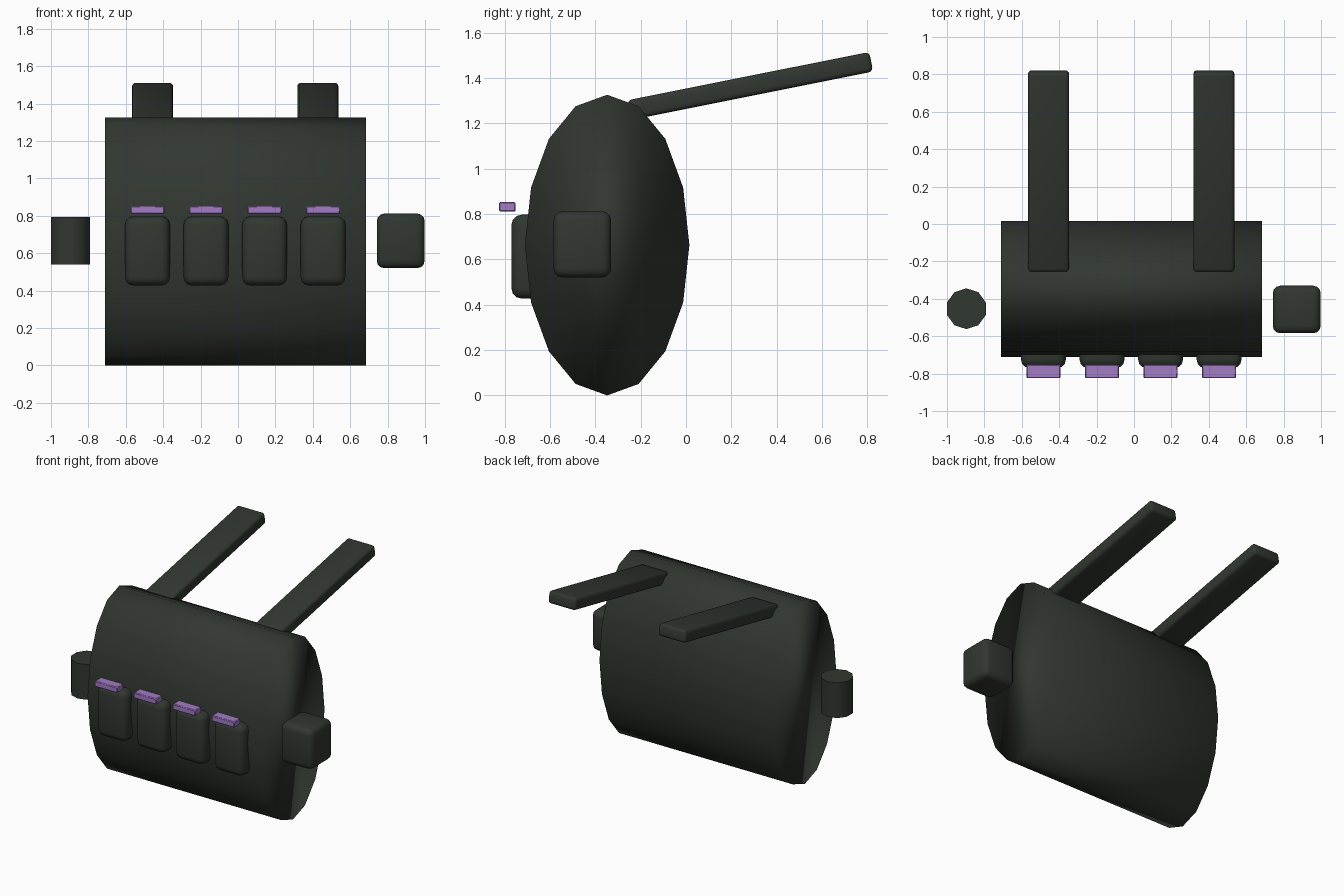
import bpy
from math import radians, pi

if "Cube" in bpy.data.objects:
    bpy.data.objects.remove(bpy.data.objects["Cube"], do_unlink=True)


def make_material(name, rgb):
    mat = bpy.data.materials.new(name)
    mat.use_nodes = True
    color = (*rgb, 1)
    mat.diffuse_color = color
    mat.node_tree.nodes["Principled BSDF"].inputs["Base Color"].default_value = color
    return mat


fabric = make_material("dark green fabric", (0.030, 0.038, 0.030))
purple = make_material("purple", (0.36, 0.20, 0.56))


def box(name, center, size, bevel, mat, segments=3, tilt=0):
    """Rounded box, optionally tilted about x."""
    bpy.ops.mesh.primitive_cube_add(size=1, location=center)
    ob = bpy.context.object
    ob.name = name
    ob.scale = size
    bpy.ops.object.transform_apply(location=False, rotation=False, scale=True)
    mod = ob.modifiers.new("rounding", 'BEVEL')
    mod.width, mod.segments = bevel, segments
    bpy.ops.object.modifier_apply(modifier=mod.name)
    bpy.ops.object.shade_smooth_by_angle(angle=radians(40))
    ob.rotation_euler.x = tilt
    ob.data.materials.append(mat)
    return ob


def cylinder(name, sides, radius, depth, center, rotation=(0, 0, 0)):
    bpy.ops.mesh.primitive_cylinder_add(vertices=sides, radius=radius, depth=depth,
                                        location=center, rotation=rotation)
    ob = bpy.context.object
    ob.name = name
    ob.data.materials.append(fabric)
    return ob


# Main oval bag, lying along x, softly shaded over its ends
bag = cylinder("bag_body", 16, 1, 1.395, (-0.013, -0.348, 0.663), (0, pi / 2, 0))
bag.scale = (0.663, 0.363, 1)
bpy.ops.object.shade_smooth()

# Shoulder straps
for side, x in (("right", -0.457), ("left", 0.427)):
    box(side + "_strap", (x, 0.283, 1.365), (0.22, 1.089, 0.088), 0.02, fabric,
        tilt=radians(11.3))

# Front pouches with purple tops
for i in range(4):
    x = -0.484 + 0.313 * i
    box(f"front_pouch_{i + 1}", (x, -0.67, 0.612), (0.24, 0.2, 0.37), 0.045, fabric)
    box(f"pouch_top_{i + 1}", (x, -0.788, 0.832), (0.182, 0.073, 0.042), 0.005, purple, 1)

# Side pouch and side canister
box("left_side_pouch", (0.87, -0.457, 0.666), (0.256, 0.254, 0.292), 0.04, fabric)
cylinder("right_side_canister", 10, 0.109, 0.255, (-0.896, -0.453, 0.666))
bpy.ops.object.shade_smooth_by_angle(angle=radians(40))
